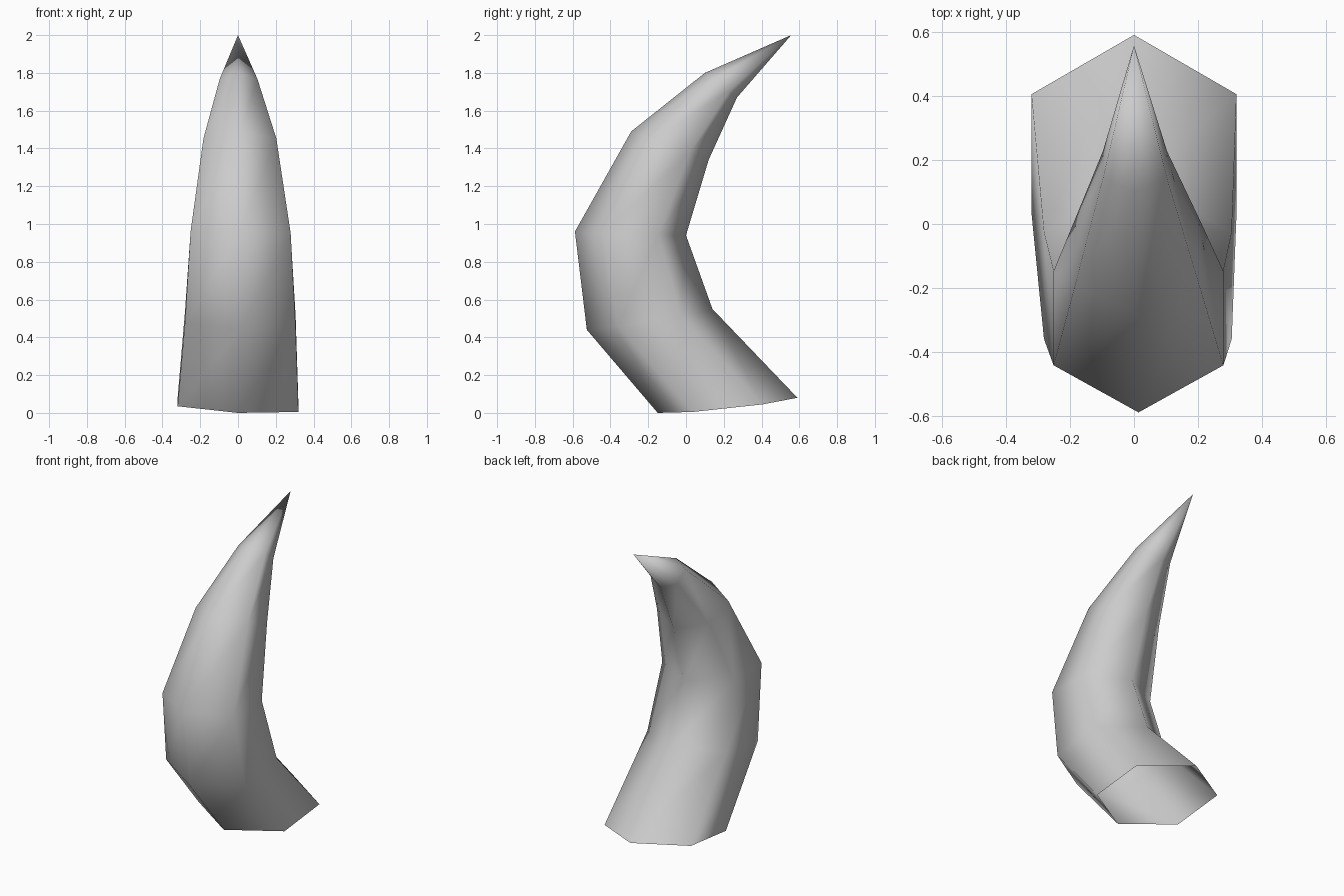
import bpy
import bmesh

cube = bpy.data.objects.get("Cube")
if cube:
    bpy.data.objects.remove(cube, do_unlink=True)

# One plain colour
grey = bpy.data.materials.new("light_grey")
grey.use_nodes = True
colour = (0.6, 0.6, 0.6, 1.0)
grey.diffuse_color = colour
grey.node_tree.nodes["Principled BSDF"].inputs["Base Color"].default_value = colour

# Cross-sections: front (y, z), back (y, z), half width, centre x, side tilt
SECTIONS = [
    ((-0.15, 0.00), (0.59, 0.08), 0.32, 0.00, -0.047),
    ((-0.525, 0.44), (0.14, 0.55), 0.293, 0.012, -0.03),
    ((-0.588, 0.96), (0.00, 0.94), 0.265, 0.014, -0.02),
    ((-0.29, 1.49), (0.12, 1.34), 0.193, 0.01, 0.0),
    ((0.10, 1.80), (0.27, 1.67), 0.10, 0.003, 0.0),
]
TIP = (0.0, 0.557, 2.0)
# Hexagon corners: side factor, and fraction from front to back
CORNERS = [(0, 0), (1, 0.25), (1, 0.75), (0, 1), (-1, 0.75), (-1, 0.25)]

# Curved horn, open at the base
bm = bmesh.new()
rings = []
for front, back, half, centre, tilt in SECTIONS:
    ring = []
    for side, t in CORNERS:
        y = front[0] + (back[0] - front[0]) * t
        z = front[1] + (back[1] - front[1]) * t + tilt * side * half
        ring.append(bm.verts.new((centre + side * half, y, max(z, 0.0))))
    rings.append(ring)
tip = bm.verts.new(TIP)

n = len(CORNERS)
for low, high in zip(rings, rings[1:]):
    for i in range(n):
        j = (i + 1) % n
        bm.faces.new((low[i], low[j], high[j], high[i]))
for i in range(n):
    bm.faces.new((rings[-1][i], rings[-1][(i + 1) % n], tip))
for face in bm.faces:
    face.smooth = True

mesh = bpy.data.meshes.new("horn")
bm.to_mesh(mesh)
bm.free()
mesh.materials.append(grey)
horn = bpy.data.objects.new("horn", mesh)
bpy.context.collection.objects.link(horn)
